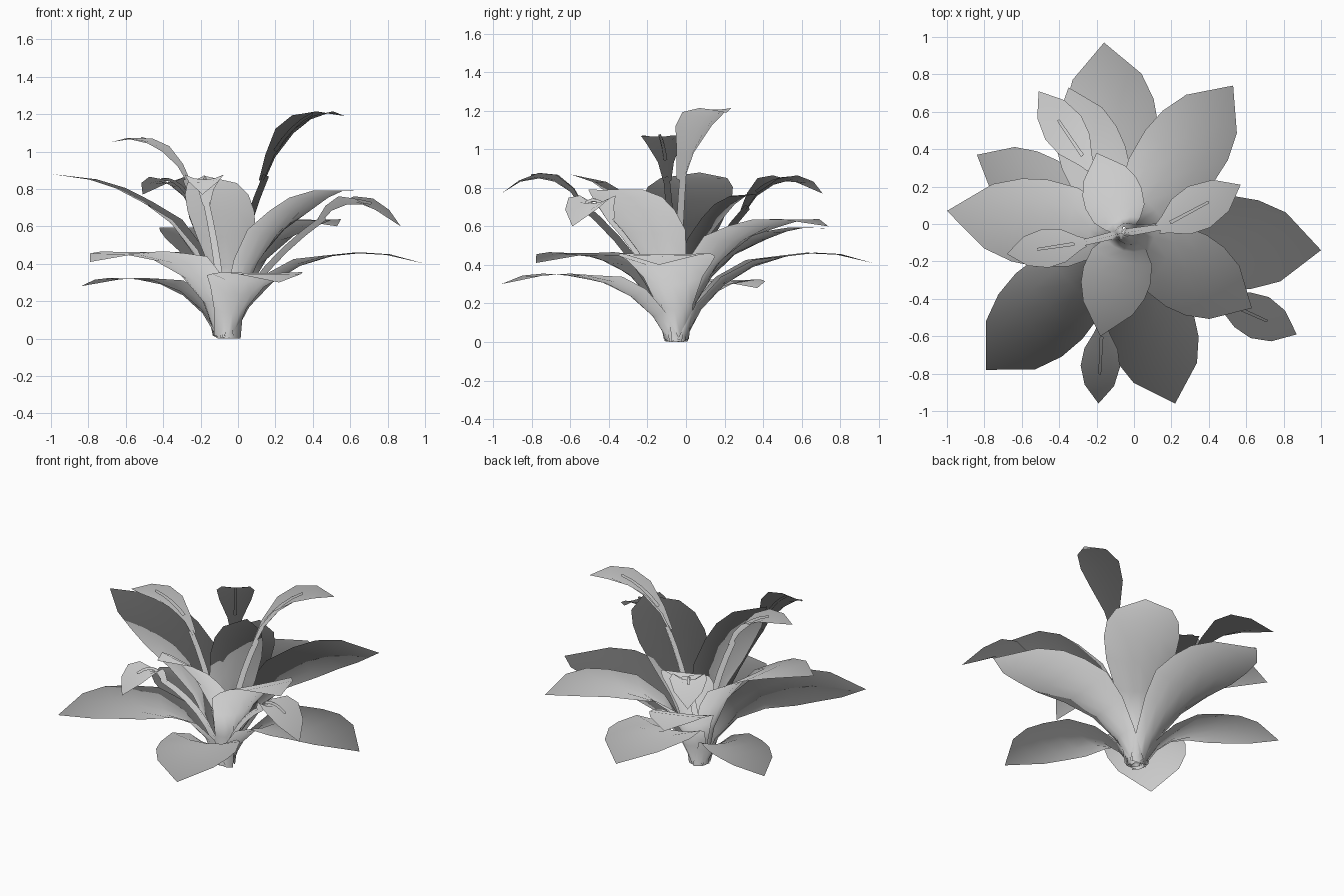
import bpy, bmesh, math
from mathutils import Vector

if "Cube" in bpy.data.objects:
    bpy.data.objects.remove(bpy.data.objects["Cube"])

BASE = Vector((-0.07, -0.05, 0))
UP = Vector((0, 0, 1))
SHADE_CENTRE = Vector((-0.06, -0.05, 0.22))


def bez(p, t):
    s = 1 - t
    return p[0]*s**3 + p[1]*3*s*s*t + p[2]*3*s*t*t + p[3]*t**3


def tangent(p, t):
    return (bez(p, min(t + .01, 1)) - bez(p, max(t - .01, 0))).normalized()


def outward(co):
    n = co - SHADE_CENTRE
    n.z = max(n.z, .01)
    return n.normalized()


def finish(bm, name):
    """Make the object, with foliage-style normals pointing out from the middle."""
    me = bpy.data.meshes.new(name)
    bm.to_mesh(me)
    bm.free()
    for f in me.polygons:
        f.use_smooth = True
    me.normals_split_custom_set_from_vertices([outward(v.co) for v in me.vertices])
    ob = bpy.data.objects.new(name, me)
    bpy.context.collection.objects.link(ob)
    return ob


def blade(name, path, half, profile, cup, flat_at):
    """Cupped sheet swept along a bezier; profile holds (t, width factor)."""
    d = path[3] - path[0]
    side = Vector((d.y, -d.x, 0)).normalized()
    bm = bmesh.new()
    rows = []
    for t, f in profile:
        c = bez(path, t)
        n = side.cross(tangent(path, t))
        if f == 0:
            rows.append([bm.verts.new(c)] * 5)
            continue
        w, k = half * f, max(.02, cup * (1 - t / flat_at))
        rows.append([bm.verts.new(c + side*w*s + n*w*k*s*s)
                     for s in (-1, -.5, 0, .5, 1)])
    for a, b in zip(rows, rows[1:]):
        for i in range(4):
            q = [a[i], a[i+1], b[i+1], b[i]]
            bm.faces.new(list(dict.fromkeys(q)))
    return finish(bm, name)


def tube(name, path, t0, t1, r0, r1, sides, steps, lift=0.0):
    d = path[3] - path[0]
    side = Vector((d.y, -d.x, 0)).normalized()
    bm = bmesh.new()
    rings = []
    for i in range(steps + 1):
        u = i / steps
        t = t0 + (t1 - t0) * u
        n = side.cross(tangent(path, t))
        c, r = bez(path, t) + n * lift, r0 + (r1 - r0) * u
        rings.append([bm.verts.new(c + (side*math.cos(a) + n*math.sin(a)) * r)
                      for a in (2*math.pi*j/sides for j in range(sides))])
    for a, b in zip(rings, rings[1:]):
        for j in range(sides):
            k = (j + 1) % sides
            bm.faces.new((a[j], a[k], b[k], b[j]))
    bm.faces.new(rings[-1])
    bm.faces.new(rings[0][::-1])
    return finish(bm, name)


# Broad leaves: tip, two (radius, height) arch controls, half width, root x shift
LEAF = [(0, .26), (.15, .38), (.3, .62), (.45, .9), (.6, 1), (.72, .95), (.84, .74), (1, 0)]
leaves = [
    ((-.16, .97, .41), (.20, .42), (.65, .54), .25, 0),
    ((.53, .74, .60), (.15, .55), (.60, .72), .23, 0),
    ((1.0, -.14, .40), (.20, .42), (.65, .54), .25, 0),
    ((.22, -.96, .30), (.20, .33), (.60, .42), .24, 0),
    ((-.79, -.78, .41), (.15, .46), (.65, .53), .25, 0),
    ((-1.0, .07, .88), (.10, .60), (.45, .85), .235, 0),
    ((-.84, .37, .28), (.20, .33), (.55, .37), .18, 0),
    ((-.18, -.60, .87), (.06, .45), (.22, .84), .185, .04),
    ((-.20, .38, .77), (.05, .45), (.20, .80), .16, .03),
    ((.63, -.45, .79), (.12, .50), (.45, .85), .22, 0),
    ((-.35, .73, .59), (.12, .45), (.50, .63), .18, 0),
]
for i, (tip, c1, c2, half, shift) in enumerate(leaves):
    tip, root = Vector(tip), BASE + Vector((shift, 0, 0))
    d = tip - root
    d.z = 0
    d.normalize()
    path = [root + d*.04, root + d*c1[0] + UP*c1[1], root + d*c2[0] + UP*c2[1], tip]
    blade(f"leaf_{i+1}", path, half, LEAF, .65, .62)

# Flowers: stalk, hooded petal and central spike
PETAL = [(0, .2), (.2, .4), (.42, .85), (.6, 1), (.8, .75), (1, 0)]
flowers = [
    ((.14, -.02, .84), (.57, .21, 1.19), .16, .225, .125),
    ((.45, -.40, .63), (.87, -.59, .60), .11, .165, .12),
    ((-.17, -.55, .71), (-.19, -.96, .77), .12, .17, .105),
    ((-.27, -.10, .83), (-.68, -.16, 1.05), .12, .15, .105),
    ((-.24, .31, .68), (-.51, .71, .77), .12, .17, .115),
]
for i, (neck, tip, h1, h2, half) in enumerate(flowers):
    neck, tip = Vector(neck), Vector(tip)
    path = [neck, neck.lerp(tip, .15) + UP*h1, neck.lerp(tip, .6) + UP*h2, tip]
    blade(f"petal_{i+1}", path, half, PETAL, .8, .9)
    tube(f"spike_{i+1}", path, .25, .68, .011, .008, 5, 4, .016)
    flat = Vector((neck.x, neck.y, 0)) - BASE
    foot = BASE + flat.normalized()*.02 + UP*.02
    stalk = [foot, BASE + flat*.2 + UP*neck.z*.45, BASE + flat*.6 + UP*neck.z*.78,
             neck + (path[1] - neck)*.15]
    tube(f"stalk_{i+1}", stalk, 0, 1, .022, .017, 4, 6)
